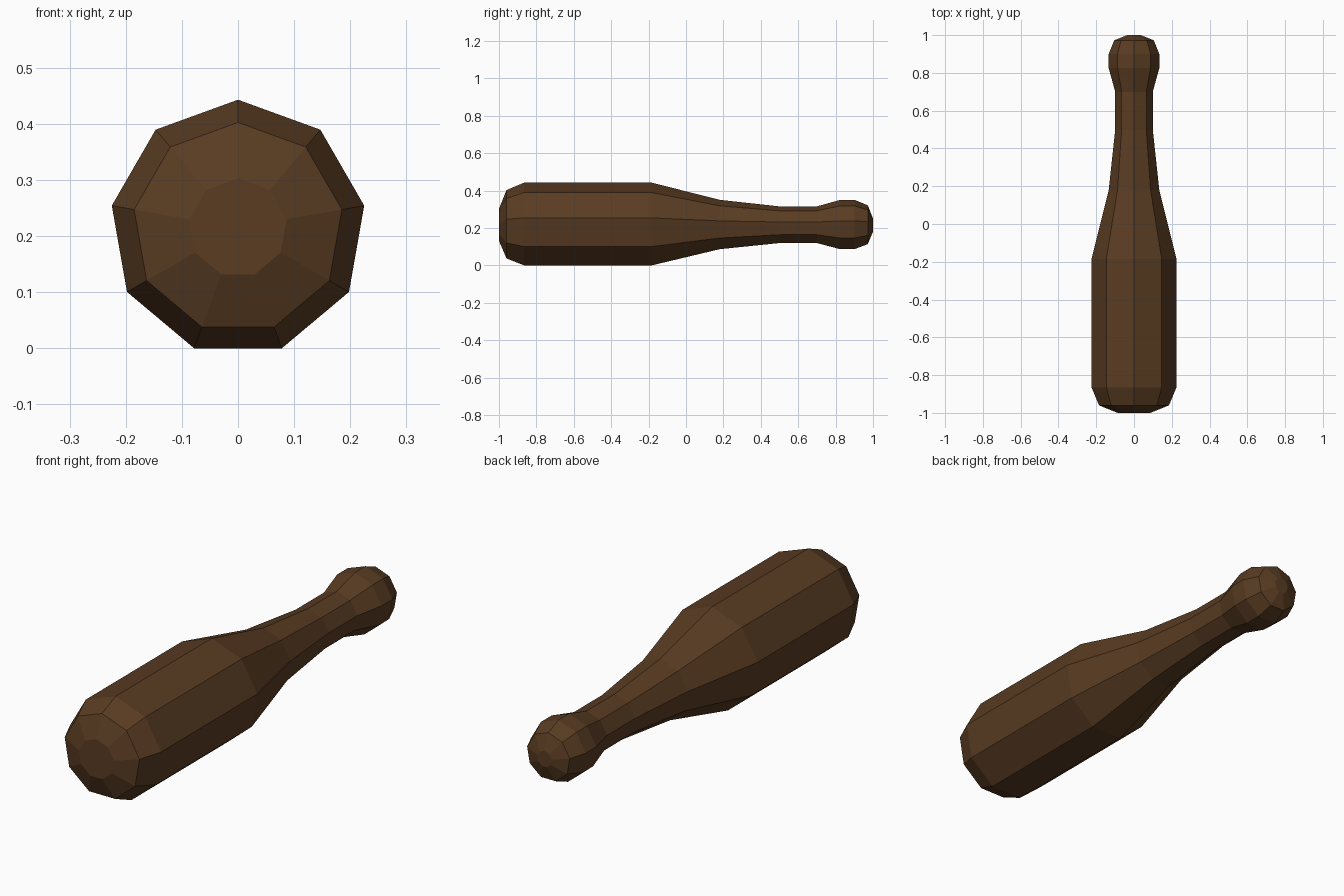
import bpy, bmesh, math

if "Cube" in bpy.data.objects:
    bpy.data.objects.remove(bpy.data.objects["Cube"])

SIDES = 9
AXIS_Z = 0.2146  # height of the long axis, so the lowest flat rests on z = 0

# Profile along the length: (y, radius)
profile = [(-1.0, 0.088), (-0.96, 0.188), (-0.865, 0.2284), (-0.185, 0.2284),
           (0.18, 0.136), (0.50, 0.101), (0.70, 0.101), (0.825, 0.136),
           (0.90, 0.136), (0.972, 0.107), (1.0, 0.036)]

# Club body: nine-sided rings joined along the y axis, one corner at the top
bm = bmesh.new()
rings = []
for y, r in profile:
    angles = [2 * math.pi * i / SIDES for i in range(SIDES)]
    rings.append([bm.verts.new((r * math.sin(a), y, AXIS_Z + r * math.cos(a)))
                  for a in angles])
for a, b in zip(rings, rings[1:]):
    for i in range(SIDES):
        j = (i + 1) % SIDES
        bm.faces.new((a[i], a[j], b[j], b[i]))

# End caps
bm.faces.new(rings[0])
bm.faces.new(rings[-1])
bmesh.ops.recalc_face_normals(bm, faces=bm.faces[:])

mesh = bpy.data.meshes.new("wooden_club")
bm.to_mesh(mesh)
bm.free()
club = bpy.data.objects.new("wooden_club", mesh)
bpy.context.collection.objects.link(club)

# Dark brown wood
wood = bpy.data.materials.new("dark_wood")
wood.diffuse_color = (0.10, 0.045, 0.016, 1.0)
wood.use_nodes = True
wood.node_tree.nodes["Principled BSDF"].inputs["Base Color"].default_value = wood.diffuse_color
mesh.materials.append(wood)
